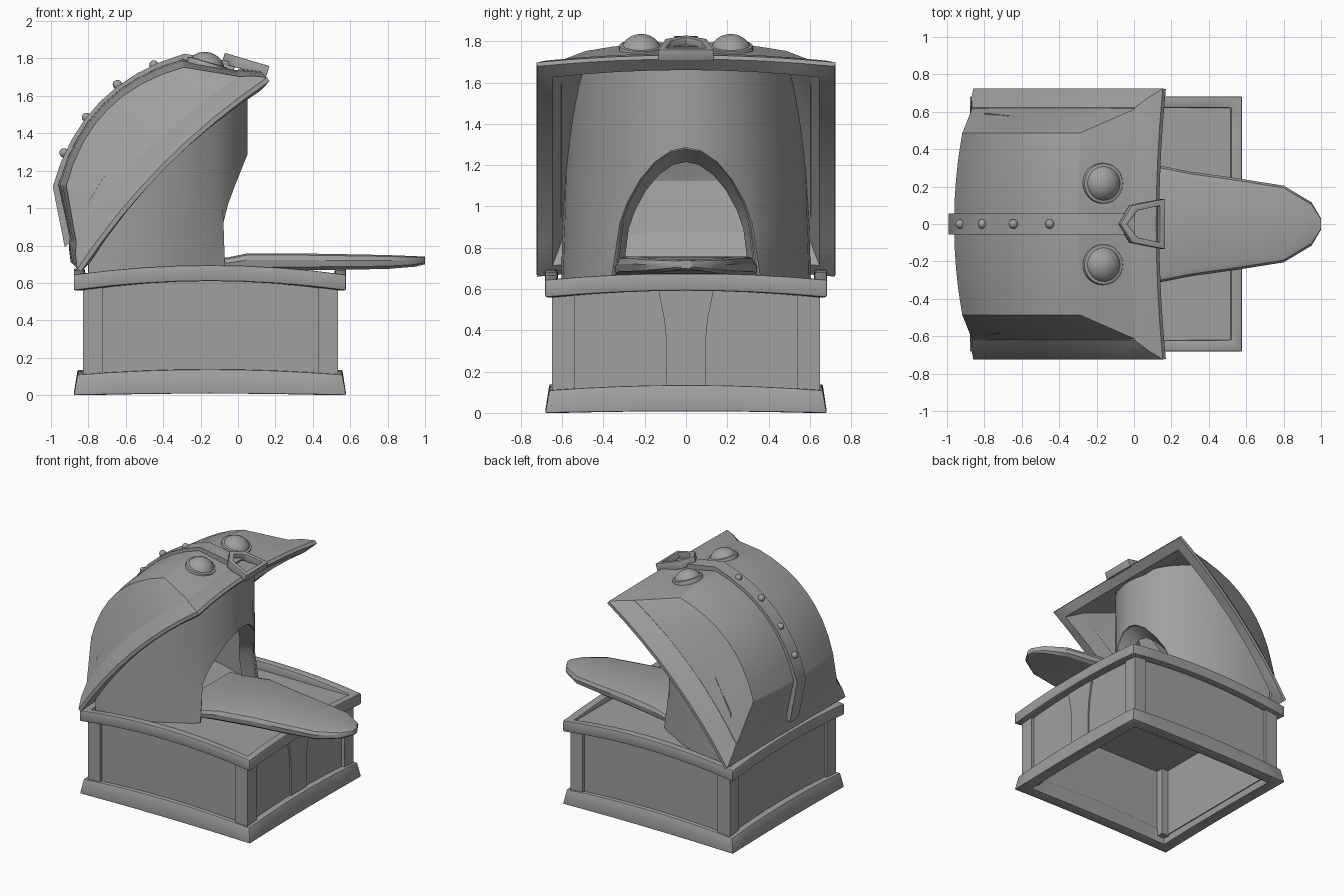
import bpy, bmesh, math
from mathutils import Matrix, Vector
from mathutils.bvhtree import BVHTree

if "Cube" in bpy.data.objects:
    bpy.data.objects.remove(bpy.data.objects["Cube"])

GREY = bpy.data.materials.new("plain_grey")
GREY.use_nodes = True
GREY.diffuse_color = (0.35, 0.35, 0.35, 1)
GREY.node_tree.nodes["Principled BSDF"].inputs["Base Color"].default_value = GREY.diffuse_color


def finish(name, bm, bevel=0, solid=0, angle=30):
    bmesh.ops.recalc_face_normals(bm, faces=bm.faces[:])
    me = bpy.data.meshes.new(name)
    bm.to_mesh(me)
    bm.free()
    ob = bpy.data.objects.new(name, me)
    bpy.context.collection.objects.link(ob)
    me.materials.append(GREY)
    bpy.ops.object.select_all(action="DESELECT")
    ob.select_set(True)
    bpy.context.view_layer.objects.active = ob
    if solid:
        m = ob.modifiers.new("thickness", "SOLIDIFY")
        m.thickness, m.offset = solid, 0
        bpy.ops.object.modifier_apply(modifier=m.name)
    if bevel:
        m = ob.modifiers.new("edge", "BEVEL")
        m.width, m.segments, m.limit_method = bevel, 2, "ANGLE"
        bpy.ops.object.modifier_apply(modifier=m.name)
    bpy.ops.object.shade_smooth_by_angle(angle=math.radians(angle))
    return ob


def loft(name, rings, wrap=False, **kw):
    """Skin closed rings; wrap joins last to first, otherwise the ends are capped."""
    bm = bmesh.new()
    vs = [[bm.verts.new(p) for p in r] for r in rings]
    n = len(rings[0])
    for k in range(len(vs) if wrap else len(vs) - 1):
        a, b = vs[k], vs[(k + 1) % len(vs)]
        for i in range(n):
            j = (i + 1) % n
            bm.faces.new((a[i], a[j], b[j], b[i]))
    if not wrap:
        bm.faces.new(vs[0])
        bm.faces.new(vs[-1])
    return finish(name, bm, **kw)


def box(name, lo, hi):
    bm = bmesh.new()
    lo, hi = Vector(lo), Vector(hi)
    bmesh.ops.create_cube(bm, size=1, matrix=Matrix.Translation((lo + hi) / 2) @ Matrix.Diagonal((*(hi - lo), 1)))
    return finish(name, bm)


def frame_loop(x0, x1, hy, inset, z, bow_x, bow_y, n=8):
    """Rectangle loop whose sides arch upwards in the middle."""
    x0, x1, hy = x0 + inset, x1 - inset, hy - inset
    mid, hx, pts = (x0 + x1) / 2, (x1 - x0) / 2, []
    for side in range(4):
        for i in range(n):
            t = -1 + 2 * i / n
            s = 1 if side < 2 else -1
            rise = 1 - t * t
            if side % 2 == 0:
                pts.append(Vector((mid + s * t * hx, -s * hy, z + bow_x * rise)))
            else:
                pts.append(Vector((mid + s * hx, s * t * hy, z + bow_y * rise)))
    return pts


# Base: flared plinth, arched top rim, corner posts, recessed panels, deck
X0, X1, HY = -0.878, 0.578, 0.682
plinth = [(0, 0, 0.3), (0.02, 0.11, 1), (0.09, 0.11, 1), (0.09, 0, 0.3)]
loft("plinth", [frame_loop(X0, X1, HY, i, z, 0.028 * k, 0.025 * k) for i, z, k in plinth], True, bevel=0.006)
rim = [(0, 0.56), (0, 0.645), (0.06, 0.645), (0.065, 0.56)]
loft("base_rim", [frame_loop(X0, X1, HY, i, z, 0.05, 0.032) for i, z in rim], True, bevel=0.008)
for x, xn in ((-0.83, "back"), (0.43, "front")):
    for y, yn in ((-0.65, "right"), (0.54, "left")):
        box(f"{xn}_{yn}_post", (x, y, 0.05), (x + 0.105, y + 0.11, 0.61))
for s, n in ((-1, "right"), (1, "left")):
    a, b = sorted((s * 0.6, s * 0.63))
    box(f"{n}_panel", (-0.8, a, 0.06), (0.5, b, 0.63))
box("back_panel", (-0.81, -0.6, 0.06), (-0.78, 0.6, 0.63))
box("front_panel", (0.48, -0.6, 0.06), (0.51, 0.6, 0.63))
box("deck", (-0.82, -0.625, 0.6), (0.52, 0.625, 0.632))

# Flared middle board on the front panel
board = [(0.1, 0.094), (0.34, 0.094), (0.45, 0.105), (0.6, 0.135)]
loft("middle_board", [[(x, s * w, z) for x, s in ((0.5, -1), (0.522, -1), (0.522, 1), (0.5, 1))] for z, w in board])


# Lid: built in hinge space (along, across, up) and swung open
def swing(p):
    u, y, w = p
    return Vector((-0.84 + 0.704 * u - 0.71 * w, y, 0.66 + 0.71 * u + 0.704 * w))


MID, LEN = 0.7175, 1.435
lid_rim = [(0, 0), (-0.002, 0.025), (0.045, 0.085), (0.1, 0.135), (0.125, 0.135), (0.075, 0)]
loft("lid_rim", [[swing(p) for p in frame_loop(0, LEN, 0.722, i, z, 0.07, 0.05)] for i, z in lid_rim], True)

bm = bmesh.new()
bmesh.ops.create_grid(bm, x_segments=8, y_segments=8, size=1)
edge = [e for e in bm.edges if e.is_boundary]
skirt = [g for g in bmesh.ops.extrude_edge_only(bm, edges=edge)["geom"] if isinstance(g, bmesh.types.BMVert)]
for v in bm.verts:
    s, t = v.co.x, v.co.y
    rs, rt = 1 - s * s, 1 - t * t
    if v in skirt:
        w = 0.115 + (0.07 * rs if abs(t) > 0.99 else 0.05 * rt)
        v.co = swing((MID + s * 0.62, t * 0.615, w))
    else:
        v.co = swing((MID + s * (0.44 + 0.025 * rt), t * 0.48, 0.37 + 0.13 * rs + 0.035 * rt))
lid_tree = BVHTree.FromBMesh(bm)
finish("lid_shell", bm, solid=0.025, angle=20)

# Strap over the lid with rivets
path = [(0.08, 0.15)]
for i in range(9):
    s = -1 + i / 4
    path.append((MID + 0.465 * s, 0.405 + 0.13 * (1 - s * s)))
path.append((1.34, 0.18))


def outer(p, k):
    return (MID + (p[0] - MID) * k, 0.1 + (p[1] - 0.1) * k)


rings = []
for p in path:
    (a, b), (c, d) = outer(p, 0.995), outer(p, 1.075)
    rings.append([swing(q) for q in ((a, -0.055, b), (c, -0.055, d), (c, 0.055, d), (a, 0.055, b))])
loft("strap", rings)
for i, (x, z) in enumerate(((-0.93, 1.295), (-0.81, 1.485), (-0.645, 1.66), (-0.45, 1.765))):
    bm = bmesh.new()
    bmesh.ops.create_uvsphere(bm, u_segments=16, v_segments=10, radius=0.025, matrix=Matrix.Translation((x, 0, z)))
    finish(f"rivet_{i + 1}", bm)

# Buckle: pentagonal frame lying along the front slope of the lid
tilt = Matrix.Translation((0.04, 0, 1.768)) @ Matrix.Rotation(0.29, 4, "Y")
big = [(-0.125, 0), (-0.06, -0.1), (0.125, -0.135), (0.125, 0.135), (-0.06, 0.1)]
small = [(-0.085, 0), (-0.03, -0.072), (0.095, -0.098), (0.095, 0.098), (-0.03, 0.072)]
loft("buckle", [[tilt @ Vector((*p, z)) for p in pts]
                for pts, z in ((big, -0.03), (big, 0.028), (small, 0.028), (small, -0.03))], True, bevel=0.004)

# Eyes: flattened domes on round collars
for s, n in ((-1, "right"), (1, "left")):
    place = Matrix.Translation((-0.17, s * 0.217, 1.752)) @ Matrix.Rotation(0.28, 4, "Y")
    bm = bmesh.new()
    bmesh.ops.create_uvsphere(bm, u_segments=24, v_segments=14, radius=1,
                              matrix=place @ Matrix.Diagonal((0.098, 0.098, 0.082, 1)))
    finish(f"{n}_eye", bm)
    bm = bmesh.new()
    bmesh.ops.create_cone(bm, cap_ends=True, segments=24, radius1=0.11, radius2=0.108, depth=0.06, matrix=place)
    finish(f"{n}_eye_collar", bm, bevel=0.006)


# Throat: curved wall rising into the lid, with a pointed arch opening
def wall(y, z):
    flare = 0.05 * max(0, (0.95 - z) / 0.3) if abs(y) < 0.4 else 0
    return -0.8 + 0.835 * math.sqrt(max(0, 1 - (y / 0.59) ** 2)) + flare


arch = [(0, 1.285), (0.07, 1.27), (0.15, 1.215), (0.22, 1.13), (0.28, 1.02), (0.315, 0.92), (0.35, 0.64)]
half = arch + [(y, 0.62) for y in (0.42, 0.48, 0.53, 0.56, 0.58, 0.59)]
columns = [(-y, z) for y, z in reversed(half[1:])] + half
bm = bmesh.new()
grid = []
for y, low in columns:
    hit = lid_tree.ray_cast(Vector((wall(y, 1), y * 0.96, 0.7)), Vector((0, 0, 1)))[0]
    top = hit.z - 0.02 if hit else (1.67 if abs(y) < 0.4 else 0.75)
    col = []
    for k in range(6):
        z = low + (top - low) * k / 5
        col.append(bm.verts.new((wall(y, z), y * (1 - 0.05 * max(0, z - 0.65)), z)))
    grid.append(col)
for a, b in zip(grid, grid[1:]):
    for k in range(5):
        bm.faces.new((a[k], b[k], b[k + 1], a[k + 1]))
finish("throat", bm, solid=0.03)

# Inner lip of the mouth, tapering backwards from the arch
bm = bmesh.new()
rows = []
for y, z in [(-y, z) for y, z in reversed(arch[1:])] + arch:
    rows.append([bm.verts.new((wall(y, z) - d, y * k, 0.64 + (z - 0.64) * k)) for d, k in ((0, 1), (0.1, 0.9))])
for a, b in zip(rows, rows[1:]):
    bm.faces.new((a[0], b[0], b[1], a[1]))
finish("mouth_lip", bm, solid=0.012)

# Tongue: flat tapering slab with rounded edges
stations = [(-0.3, 0.35, 0.68, 0.03), (-0.05, 0.345, 0.7, 0.037), (0.05, 0.33, 0.713, 0.045), (0.3, 0.28, 0.713, 0.045),
            (0.55, 0.245, 0.712, 0.042), (0.8, 0.205, 0.712, 0.037), (0.95, 0.115, 0.715, 0.028), (1, 0.03, 0.72, 0.02)]
rings = []
for x, w, z, h in stations:
    e = min(0.03, w * 0.4)
    rings.append([(x, s * (w - e * a), z + h * b) for s, a, b in
                  ((-1, 1, -1), (-1, 0.2, -0.6), (-1, 0, 0.2), (-1, 0.4, 0.8), (-1, 1.2, 1),
                   (1, 1.2, 1), (1, 0.4, 0.8), (1, 0, 0.2), (1, 0.2, -0.6), (1, 1, -1))])
loft("tongue", rings)
